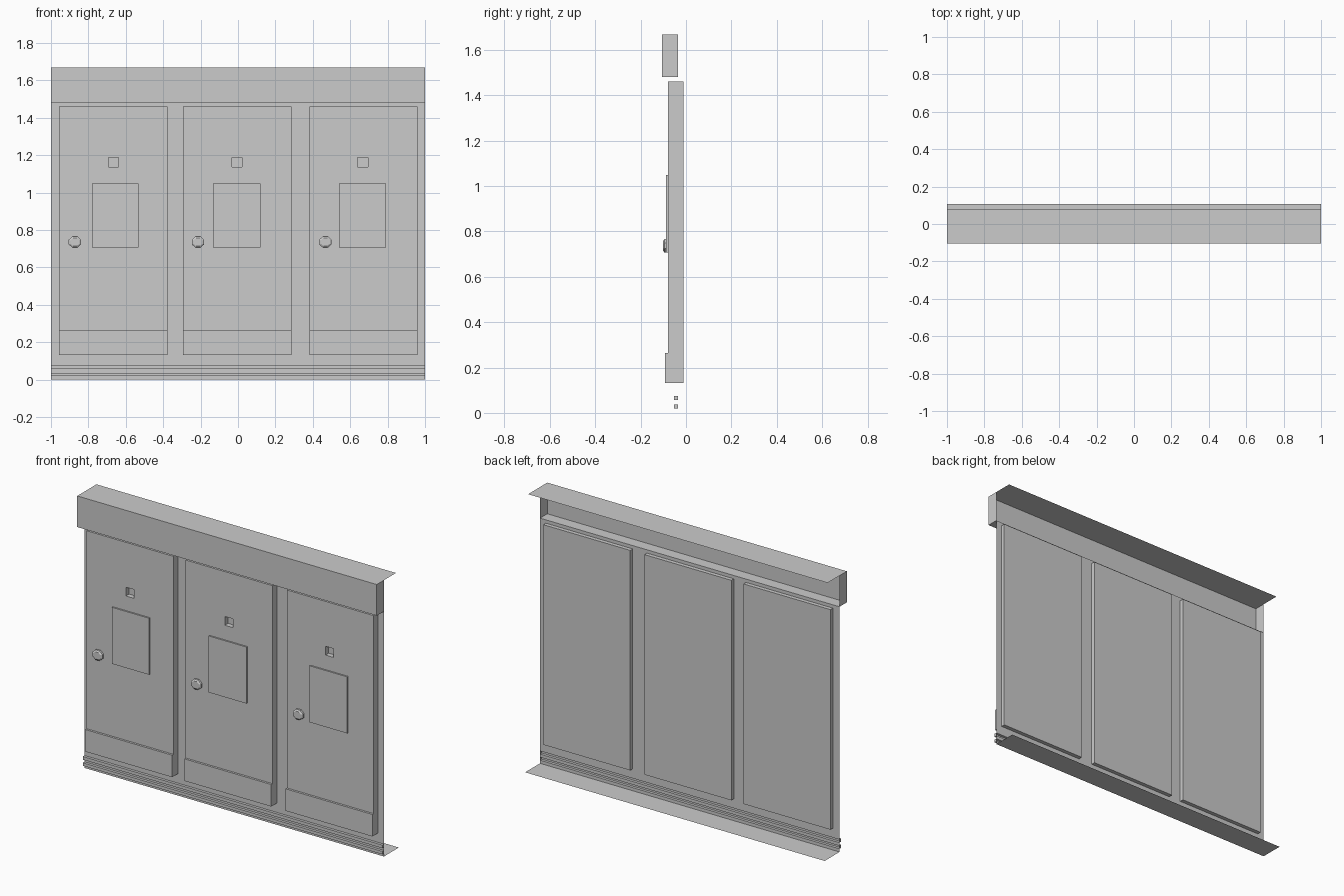
import bpy, bmesh, math
from mathutils import Matrix

if "Cube" in bpy.data.objects:
    bpy.data.objects.remove(bpy.data.objects["Cube"])


def finish(bm, name):
    bmesh.ops.recalc_face_normals(bm, faces=bm.faces)
    me = bpy.data.meshes.new(name)
    bm.to_mesh(me)
    bm.free()
    ob = bpy.data.objects.new(name, me)
    bpy.context.collection.objects.link(ob)
    return ob


def box(name, x0, x1, y0, y1, z0, z1):
    bm = bmesh.new()
    m = Matrix.Translation(((x0 + x1) / 2, (y0 + y1) / 2, (z0 + z1) / 2))
    bmesh.ops.create_cube(bm, size=1, matrix=m @ Matrix.Diagonal((x1 - x0, y1 - y0, z1 - z0, 1)))
    return finish(bm, name)


def extrude_x(name, profile, x0, x1, caps, closed):
    """Sweep a (y, z) profile along x; caps lists the point runs that close the ends."""
    bm = bmesh.new()
    sides = [[bm.verts.new((x, y, z)) for y, z in profile] for x in (x0, x1)]
    n = len(profile)
    for i in range(n if closed else n - 1):
        j = (i + 1) % n
        bm.faces.new((sides[0][i], sides[0][j], sides[1][j], sides[1][i]))
    for run in caps:
        for s in sides:
            bm.faces.new([s[i] for i in run])
    return finish(bm, name)


# Wall sheet: floor flap, two skirting ridges, wall, header and top flap in one strip
W, R, H = -0.036, -0.052, -0.105
wall = [(0.106, 0), (W, 0),
        (W, 0.019), (R, 0.019), (R, 0.037), (W, 0.037),
        (W, 0.056), (R, 0.056), (R, 0.075), (W, 0.075),
        (W, 1.48), (H, 1.48), (H, 1.668), (W, 1.668), (0.078, 1.668)]
extrude_x("wall_sheet", wall, -1, 1,
          [(2, 3, 4, 5), (6, 7, 8, 9), (10, 11, 12, 13)], False)


def knob(name, x, z):
    """Eight-sided door knob with a rounded rim, facing -y."""
    bm = bmesh.new()
    rings = []
    for y, r in ((-0.078, 0.029), (-0.084, 0.036), (-0.095, 0.036), (-0.101, 0.026)):
        rings.append([bm.verts.new((x + r * math.cos(a), y, z + 0.9 * r * math.sin(a)))
                      for a in [(k + 0.5) * math.pi / 4 for k in range(8)]])
    for a, b in zip(rings, rings[1:]):
        for k in range(8):
            j = (k + 1) % 8
            bm.faces.new((a[k], a[j], b[j], b[k]))
    bm.faces.new(rings[0])
    bm.faces.new(rings[-1])
    return finish(bm, name)


# Doors: left edge, plate span, peephole centre, knob centre
F, K, B = -0.079, -0.092, -0.012
door = [(B, 0.132), (K, 0.132), (K, 0.265), (F, 0.265), (F, 1.46), (B, 1.46)]
for side, x, p0, p1, h, k in (("left", -0.956, -0.781, -0.533, -0.666, -0.872),
                              ("middle", -0.294, -0.134, 0.119, -0.006, -0.214),
                              ("right", 0.381, 0.54, 0.791, 0.667, 0.467)):
    panel = extrude_x(f"{side}_door", door, x, x + 0.58, [range(6)], True)
    # Square recess cut in the door
    cutter = box(f"{side}_recess_cutter", h - 0.027, h + 0.027, -0.12, F + 0.03, 1.136, 1.189)
    cutter.hide_render = True
    cutter.hide_viewport = False
    cutter.display_type = 'WIRE'
    mod = panel.modifiers.new("recess", 'BOOLEAN')
    mod.object = cutter
    mod.operation = 'DIFFERENCE'
    mod.solver = 'EXACT'
    bpy.context.view_layer.objects.active = panel
    bpy.ops.object.modifier_apply(modifier=mod.name)
    bpy.data.objects.remove(cutter)
    # Raised plate and knob
    box(f"{side}_plate", p0, p1, -0.088, F + 0.005, 0.707, 1.048)
    knob(f"{side}_knob", k, 0.736)
